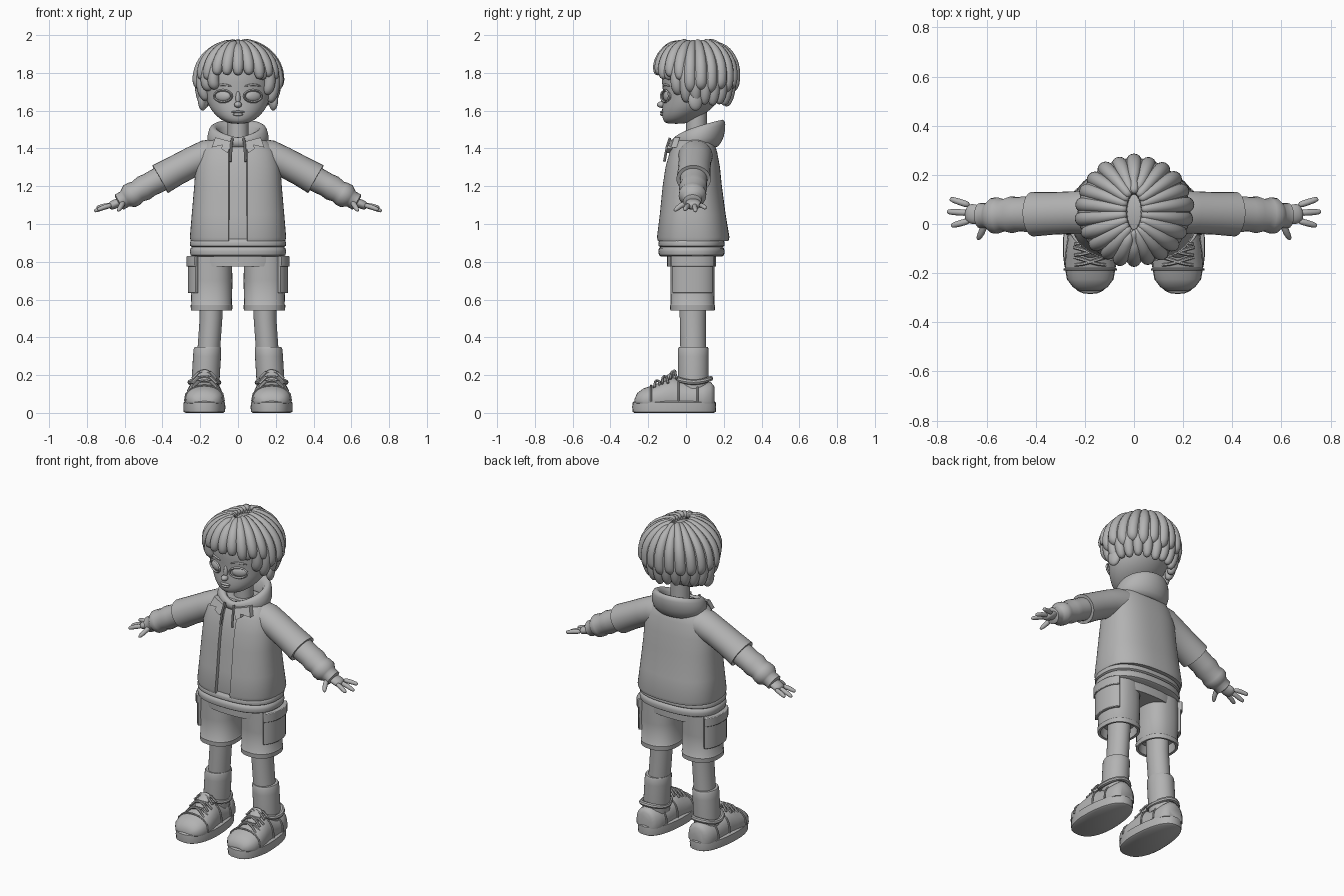
import bpy, bmesh, math, random
from math import sin, cos, pi, radians
from mathutils import Vector as V

if "Cube" in bpy.data.objects:
    bpy.data.objects.remove(bpy.data.objects["Cube"])

random.seed(4)
grey = bpy.data.materials.new("plain_grey")
grey.diffuse_color = (0.45, 0.45, 0.45, 1)
grey.use_nodes = True
grey.node_tree.nodes["Principled BSDF"].inputs["Base Color"].default_value = grey.diffuse_color


def finish(name, bm, mirror=False, sub=0, bevel=0, angle=42):
    bmesh.ops.recalc_face_normals(bm, faces=bm.faces)
    for f in bm.faces:
        f.smooth = True
    for e in bm.edges:
        e.smooth = e.calc_face_angle(0) < radians(angle) or sub > 0
    me = bpy.data.meshes.new(name)
    bm.to_mesh(me)
    bm.free()
    me.materials.append(grey)
    ob = bpy.data.objects.new(name, me)
    bpy.context.collection.objects.link(ob)
    if bevel:
        m = ob.modifiers.new("bevel", 'BEVEL')
        m.width, m.segments = bevel, 2
    if sub:
        ob.modifiers.new("subdivision", 'SUBSURF').levels = sub
        ob.modifiers["subdivision"].render_levels = sub
    if mirror:
        ob.modifiers.new("mirror", 'MIRROR').use_mirror_merge = False
    return ob


def add_loft(bm, rings, loop=False):
    vs = [[bm.verts.new(p) for p in r] for r in rings]
    n = len(vs[0])
    pairs = list(zip(vs, vs[1:])) + ([(vs[-1], vs[0])] if loop else [])
    for a, b in pairs:
        for i in range(n):
            j = (i + 1) % n
            bm.faces.new((a[i], a[j], b[j], b[i]))
    if not loop:
        bm.faces.new(vs[0])
        bm.faces.new(vs[-1])


def loft(name, rings, loop=False, **kw):
    bm = bmesh.new()
    add_loft(bm, rings, loop)
    return finish(name, bm, **kw)


def point(a, z, cx, rx, yf, yb, p=1.0):
    # angle 0 faces the front
    s, c = sin(a), cos(a)
    s = math.copysign(abs(s) ** p, s)
    c = math.copysign(abs(c) ** p, c)
    return V((cx + rx * s, (yf + yb) / 2 - (yb - yf) / 2 * c, z))


def ring(z, rx, yf, yb, cx=0, p=1.0, n=32):
    return [point(2 * pi * i / n, z, cx, rx, yf, yb, p) for i in range(n)]


def shell(z, rx, yf, yb, a0, a1, t, cx=0, p=1.0, n=32):
    # open arc with wall thickness t
    an = [a0 + (a1 - a0) * i / n for i in range(n + 1)]
    return ([point(a, z, cx, rx, yf, yb, p) for a in an] +
            [point(a, z, cx, rx - t, yf + t, yb - t, p) for a in reversed(an)])


def tube_rings(path, radii, n=8, wide=1.0):
    path = [V(p) for p in path]
    out = []
    for i, c in enumerate(path):
        d = (path[min(i + 1, len(path) - 1)] - path[max(i - 1, 0)]).normalized()
        ref = V((0, 1, 0)) if abs(d.y) < 0.9 else V((1, 0, 0))
        u = (ref - d * ref.dot(d)).normalized()
        w = d.cross(u)
        out.append([c + (u * cos(2 * pi * k / n) * wide + w * sin(2 * pi * k / n)) * radii[i]
                    for k in range(n)])
    return out


def tubes(name, items, n=8, wide=1.0, **kw):
    bm = bmesh.new()
    for path, radii in items:
        if not isinstance(radii, list):
            radii = [radii] * len(path)
        add_loft(bm, tube_rings(path, radii, n, wide))
    return finish(name, bm, **kw)


def ball(name, loc, scale, rot=0, **kw):
    bm = bmesh.new()
    bmesh.ops.create_uvsphere(bm, u_segments=20, v_segments=12, radius=1)
    for v in bm.verts:
        x, y, z = (v.co[i] * scale[i] for i in range(3))
        v.co = V((x * cos(rot) - y * sin(rot), x * sin(rot) + y * cos(rot), z)) + V(loc)
    return finish(name, bm, **kw)


# head and neck
loft("head", [ring(*r) for r in (
    (1.53, .04, -.105, 0), (1.545, .08, -.12, .03), (1.575, .12, -.128, .09),
    (1.62, .155, -.127, .15), (1.68, .175, -.118, .19), (1.75, .185, -.13, .215),
    (1.83, .185, -.13, .22), (1.90, .155, -.095, .19), (1.95, .08, -.02, .12))], sub=1)
loft("neck", [ring(z, .055, 0, .11) for z in (1.38, 1.5, 1.6)])
ball("nose", (0, -.13, 1.632), (.02, .024, .017))
ball("nose_bridge", (0, -.117, 1.665), (.013, .016, .04))
ball("upper_lip", (0, -.126, 1.593), (.034, .012, .007))
ball("lower_lip", (0, -.126, 1.58), (.027, .012, .008))
ball("ear", (.187, .05, 1.655), (.024, .04, .055), rot=.3, mirror=True)
ball("eye", (.08, -.098, 1.677), (.044, .017, .028), rot=.42, mirror=True)
lid = [(.08 + .047 * cos(a), -.11 + .021 * cos(a), 1.677 + .031 * sin(a))
       for a in [2 * pi * i / 20 for i in range(20)]]
bm = bmesh.new()
add_loft(bm, [[V(p) + V((.006 * cos(k) * cos(2 * pi * i / 20), .007 * sin(k),
              .006 * cos(k) * sin(2 * pi * i / 20))) for k in (0, pi / 2, pi, 3 * pi / 2)]
              for i, p in enumerate(lid)], loop=True)
finish("eyelid", bm, mirror=True)
tubes("eyebrow", [([(.03, -.124, 1.728), (.08, -.113, 1.742), (.125, -.083, 1.728)],
                   [.004, .008, .004])], mirror=True, sub=1)


# hair locks falling from the crown
def lock(a, end, size, rad):
    r = .205 * size
    path = []
    t_end = math.acos(max(0, min(1, (end - 1.76) / r)))
    for i in range(8):
        t = .12 + (t_end - .12) * i / 7
        k = 1 - t / (pi / 2)
        path.append((sin(a) * r * 1.05 * sin(t),
                     .05 - cos(a) * (r * .98 * sin(t) + .05 * k), 1.76 + r * cos(t)))
    if end < 1.74:
        x, y, z = path[-1]
        for i in (1, 2, 3):
            k = 1 - .045 * i * i / 3
            path.append((x * k, .05 + (y - .05) * k, z + (end - z) * i / 3))
    m = len(path) - 1
    radii = [rad * min(1, .55 + .9 * i / m) for i in range(m + 1)]
    radii[-1] *= .55
    radii[-2] *= .95
    return path, radii


upper, lower = [], []
for i in range(22):
    a = 2 * pi * i / 22
    f = (1 - cos(a)) / 2
    end = 1.795 - .09 * min(1, f * 2) + .03 * max(0, f - .5) + random.uniform(-.02, .02)
    upper.append(lock(a, end, 1 + random.uniform(-.02, .02), .035))
    b = a + pi / 22
    f = (1 - cos(b)) / 2
    if f > .12:
        end = 1.73 - .11 * min(1, (f - .12) * 3) + random.uniform(-.015, .015)
        lower.append(lock(b, end, .93, .034))
tubes("hair_upper_locks", upper, sub=1)
tubes("hair_lower_locks", lower, sub=1)

# hoodie body, hem and hood
body = ((.91, .25, -.15, .225), (.93, .255, -.155, .23), (1.05, .245, -.14, .21),
        (1.2, .232, -.125, .19), (1.3, .225, -.11, .18), (1.38, .205, -.088, .165),
        (1.43, .17, -.065, .15), (1.46, .12, -.045, .13))
loft("hoodie_body", [ring(z, rx - .018, yf + .018, yb - .018, p=.8, n=48)
                     for z, rx, yf, yb in body])
loft("hoodie_hem", [ring(z, .255 - d, -.147 + d, .205 - d, p=.8, n=48) for z, d in (
    (.828, .015), (.835, .004), (.855, 0), (.872, .004), (.878, .012), (.884, .002),
    (.9, 0), (.91, .004), (.93, .02))])
hood = []
for z, lift, rx, yf, yb in ((1.40, 0, .15, -.06, .17), (1.43, .03, .168, -.075, .205),
                            (1.45, .085, .155, -.07, .212), (1.46, .10, .135, -.055, .2),
                            (1.45, .09, .10, -.03, .16), (1.40, 0, .09, -.02, .13)):
    hood.append([V((p.x, p.y, p.z + lift * max(0, (p.y - yf) / (yb - yf)) ** .6))
                 for p in ring(z, rx, yf, yb)])
loft("hood", hood, loop=True, sub=1)
tubes("drawstring", [([(.03, -.085, 1.455), (.036, -.1, 1.41), (.04, -.115, 1.33)], .007)],
      mirror=True)

# open jacket with short sleeves and lapels
rows = []
for z, rx, yf, yb in body:
    gap = math.asin((.05 / rx) ** 1.25)
    rows.append(shell(z, rx, yf, yb, gap, 2 * pi - gap, .022, p=.8, n=56))
loft("jacket", rows)
lapel = [V(p) for p in ((.03, -.088, 1.435), (.055, -.102, 1.375), (.09, -.102, 1.40),
                        (.082, -.095, 1.418), (.14, -.08, 1.405), (.12, -.062, 1.458))]
loft("lapel", [lapel, [p + V((0, .03, 0)) for p in lapel]], mirror=True)
tubes("jacket_sleeve", [([(.12, .05, 1.365), (.17, .05, 1.36), (.24, .047, 1.33),
                          (.33, .043, 1.283), (.412, .04, 1.237), (.41, .04, 1.238),
                          (.37, .04, 1.26)], [.085, .084, .08, .08, .084, .072, .068])],
      n=28, wide=1.08, mirror=True)

# long sleeve with folds and a cuff
tubes("hoodie_sleeve", [([(.37, .04, 1.26), (.43, .04, 1.228), (.47, .04, 1.207),
                          (.50, .037, 1.19), (.53, .036, 1.172), (.55, .035, 1.16),
                          (.575, .034, 1.147), (.592, .034, 1.137), (.60, .034, 1.132),
                          (.628, .034, 1.116), (.633, .034, 1.113)],
                         [.066, .066, .064, .068, .06, .066, .066, .052, .046, .046, .034])],
      n=20, wide=1.1, mirror=True)

# hands
tubes("palm", [([(.60, .036, 1.132), (.635, .037, 1.112), (.665, .042, 1.1),
                 (.685, .045, 1.09)], [.022, .024, .026, .018])], n=12, wide=1.7,
      sub=1, mirror=True)
fingers = []
for y0, y1, x1, z1 in ((.075, .103, .75, 1.085), (.045, .05, .762, 1.068), (.015, -.008, .745, 1.075)):
    a, b = V((.665, y0, 1.1)), V((x1, y1, z1))
    fingers.append(([a, a.lerp(b, .5) + V((0, 0, .004)), a.lerp(b, .88), b],
                    [.015, .0145, .013, .007]))
fingers.append(([(.605, .015, 1.12), (.615, -.025, 1.1), (.628, -.05, 1.08), (.636, -.064, 1.068)],
                [.016, .016, .014, .007]))
tubes("fingers", fingers, sub=1, mirror=True)

# cargo shorts
loft("shorts_hips", [ring(z, rx, -.1, .16, p=.8) for z, rx in
                     ((.775, .225), (.80, .24), (.86, .24))])
loft("shorts_leg", [ring(z, rx, -.083 + d, .152 - d, cx=.14, p=.85) for z, rx, d in (
    (.60, .09, .02), (.545, .095, .014), (.543, .109, 0), (.57, .111, -.002),
    (.575, .107, .002), (.7, .111, 0), (.84, .106, 0))], mirror=True)
for nm, z0, z1, t in (("pocket", .635, .79, .014), ("pocket_flap", .775, .83, .022)):
    loft(nm, [shell(z, .111 + t, -.084 - t, .153 + t, radians(38), radians(142),
                    t + .015, cx=.14, p=.85, n=16) for z in (z0, z1)],
         mirror=True, bevel=.004)

# legs and socks
loft("leg", [ring(z, rx, yf, yb, cx=cx) for z, cx, rx, yf, yb in (
    (.62, .14, .062, -.035, .11), (.5, .143, .06, -.033, .105), (.33, .155, .06, -.03, .105))],
    mirror=True)
loft("sock", [ring(z, rx, -.042 + d, .12 - d, cx=cx) for z, cx, rx, d in (
    (.12, .172, .072, .004), (.2, .170, .074, 0), (.3, .164, .074, 0), (.338, .162, .073, 0),
    (.348, .161, .069, .005), (.348, .161, .058, .015))], mirror=True)

# shoes: sole, upper, collar, tongue, laces and seams
cx = .178


def sole(z, d):
    pts = ring(z, .113 - d, -.285 + d, .16 - d, cx=cx, p=.8)
    return [V((cx + (p.x - cx) * (1 - .14 * max(0, (p.y + .1) / .26)), p.y, z)) for p in pts]


loft("shoe_sole", [sole(z, d) for z, d in
                   ((0, .012), (.006, .002), (.03, 0), (.055, .002), (.062, .012))], mirror=True)


def shoe_arc(y, w, top, n=24):
    return [V((cx + w * cos(a), y, max(.05, .06 + (top - .06) * math.copysign(abs(sin(a)) ** .75, sin(a)))))
            for a in [2 * pi * i / n for i in range(n)]]


loft("shoe_upper", [shoe_arc(*s) for s in (
    (-.272, .04, .075), (-.258, .07, .105), (-.225, .095, .13), (-.17, .104, .147),
    (-.12, .101, .168), (-.07, .094, .188), (-.03, .09, .175), (.03, .088, .155),
    (.09, .083, .158), (.13, .07, .165), (.15, .045, .14))], mirror=True, angle=70)
collar = [[V((cx + (.076 + .014 * cos(k)) * sin(a), .04 - (.09 + .014 * cos(k)) * cos(a),
              .162 + .02 * cos(a) ** 2 + .014 * sin(k))) for k in [pi * j / 4 for j in range(8)]]
          for a in [2 * pi * i / 24 for i in range(24)]]
loft("shoe_collar", collar, loop=True, mirror=True)
tubes("shoe_tongue", [([(cx, -.14, .155), (cx, -.09, .185), (cx, -.062, .215), (cx, -.055, .228)],
                       [.035, .04, .038, .02])], n=12, wide=.4, sub=1, mirror=True)
laces = []
for i, (y, top) in enumerate(((-.155, .163), (-.115, .185), (-.07, .21))):
    for s in (-1, 1):
        laces.append(([(cx - s * .062, y - .012, top - .03), (cx - s * .03, y - .008, top + .002),
                       (cx, y, top + .009), (cx + s * .035, y + .012, top + .004),
                       (cx + s * .066, y + .02, top - .028)], .007))
tubes("shoe_laces", laces, n=6, mirror=True)
seams = []
for y, w, top in ((-.185, .105, .146), (-.04, .094, .18), (.06, .088, .158)):
    span = (0, 1) if y < -.1 else (0, .3), (.7, 1)
    for lo, hi in (((0, 1),) if y < -.1 else ((0, .3), (.7, 1))):
        pts = []
        for i in range(9):
            a = pi * (lo + (hi - lo) * i / 8)
            pts.append((cx + w * cos(a), y, .06 + (top - .06) * abs(sin(a)) ** .75))
        seams.append((pts, .005))
tubes("shoe_seams", seams, n=6, mirror=True)
